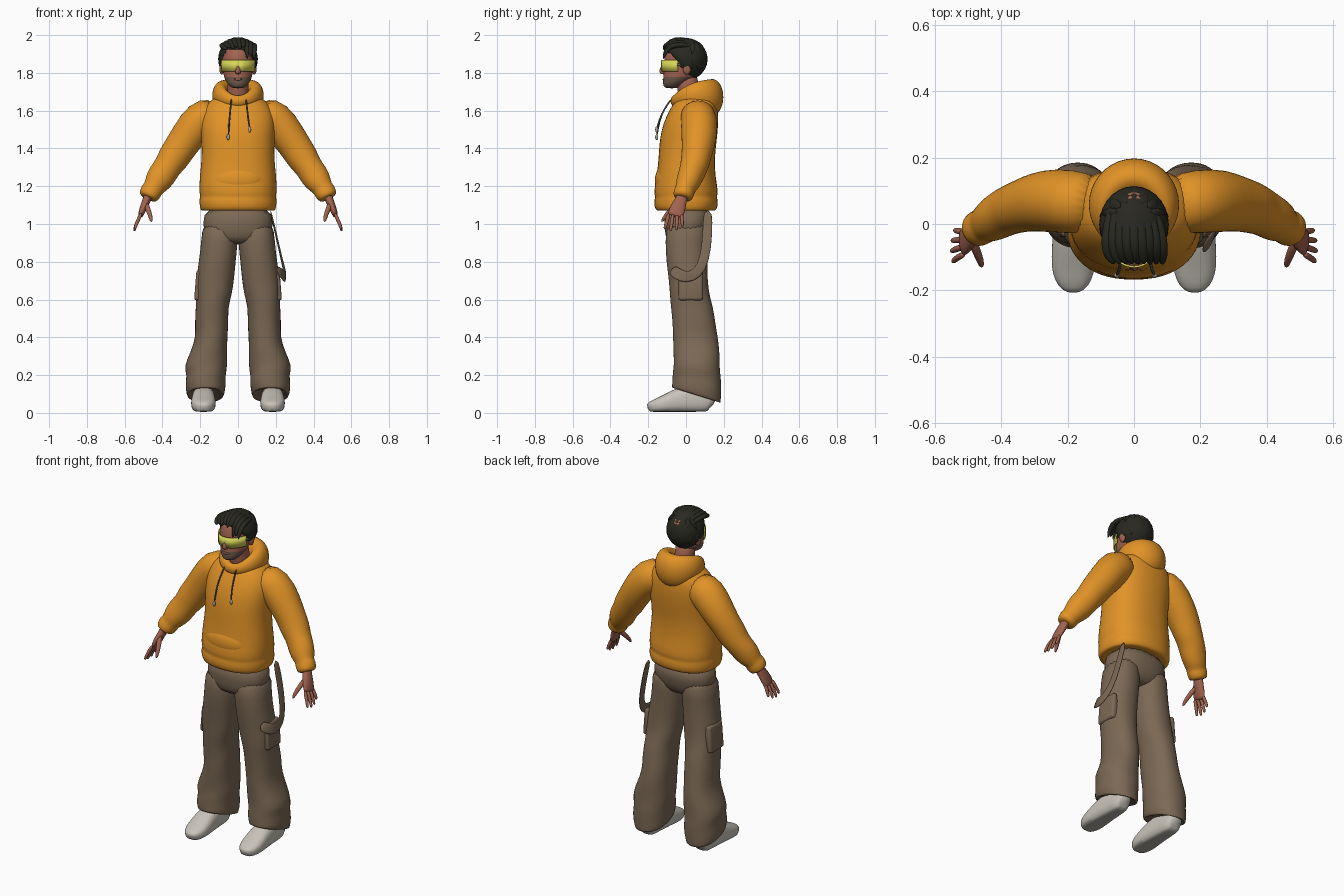
import bpy, bmesh, math
from mathutils import Vector

if "Cube" in bpy.data.objects:
    bpy.data.objects.remove(bpy.data.objects["Cube"], do_unlink=True)

X, Y, Z = Vector((1, 0, 0)), Vector((0, 1, 0)), Vector((0, 0, 1))


def material(name, r, g, b):
    m = bpy.data.materials.new(name)
    m.use_nodes = True
    m.diffuse_color = (r, g, b, 1)
    bsdf = m.node_tree.nodes["Principled BSDF"]
    bsdf.inputs["Base Color"].default_value = (r, g, b, 1)
    bsdf.inputs["Roughness"].default_value = 0.8
    return m


ORANGE = material("orange fleece", 0.75, 0.29, 0.02)
BROWN = material("brown cloth", 0.2, 0.14, 0.09)
SKIN = material("skin", 0.36, 0.125, 0.08)
STUBBLE = material("stubble", 0.16, 0.1, 0.07)
HAIR = material("dark hair", 0.022, 0.022, 0.015)
LENS = material("yellow lens", 0.68, 0.68, 0.1)
SHOE = material("pale shoe", 0.58, 0.55, 0.49)
SOLE = material("grey sole", 0.42, 0.4, 0.36)
CORD = material("grey cord", 0.1, 0.09, 0.08)


def finish(name, bm, mats, subdivide=1, rule=None):
    bmesh.ops.recalc_face_normals(bm, faces=bm.faces)
    for f in bm.faces:
        f.smooth = True
        if rule:
            f.material_index = rule(f.calc_center_median())
    mesh = bpy.data.meshes.new(name)
    bm.to_mesh(mesh)
    bm.free()
    for m in mats:
        mesh.materials.append(m)
    ob = bpy.data.objects.new(name, mesh)
    bpy.context.scene.collection.objects.link(ob)
    if subdivide:
        mod = ob.modifiers.new("Smooth", "SUBSURF")
        mod.levels = mod.render_levels = subdivide
    return ob


def loft(name, rings, *mats, n=20, ref=Y, flat=False, closed=False,
         power=2, fold=0, shape=None, rule=None):
    """Skin over rings of (x, y, z, half width, half depth)."""
    bm = bmesh.new()
    pts = [Vector(r[:3]) for r in rings]
    last = len(rings) - 1
    loops = []
    for i, r in enumerate(rings):
        before = pts[i - 1] if i or closed else pts[0]
        after = pts[(i + 1) % len(pts)] if i < last or closed else pts[last]
        t = Z if flat else (after - before).normalized()
        b = (ref - t * ref.dot(t)).normalized()
        a = b.cross(t)
        loop = []
        for k in range(n):
            ang = math.tau * k / n
            c, s = math.cos(ang), math.sin(ang)
            c = math.copysign(abs(c) ** (2 / power), c)
            s = math.copysign(abs(s) ** (2 / power), s)
            w = 1 + fold * math.sin(2 * ang + 2.3 * i)
            p = pts[i] + a * (r[3] * c * w) + b * (r[4] * s * w)
            loop.append(bm.verts.new(shape(p) if shape else p))
        loops.append(loop)
    pairs = list(zip(loops, loops[1:] + loops[:1]))
    for lo, hi in pairs if closed else pairs[:-1]:
        for k in range(n):
            j = (k + 1) % n
            bm.faces.new((lo[k], lo[j], hi[j], hi[k]))
    if not closed:
        bm.faces.new(loops[0])
        bm.faces.new(loops[-1])
    return finish(name, bm, mats, rule=rule)


def blob(name, centre, size, mat, shape=None):
    bm = bmesh.new()
    bmesh.ops.create_uvsphere(bm, u_segments=28, v_segments=18, radius=1)
    for v in bm.verts:
        p = Vector([c + q * s for c, q, s in zip(centre, v.co, size)])
        v.co = shape(p) if shape else p
    return finish(name, bm, [mat], subdivide=0)


# Hoodie body with ribbed hem, pouch and folded-down hood
loft("hoodie_body", [
    (0, 0, 1.08, .17, .13), (0, 0, 1.065, .195, .155), (0, 0, 1.09, .205, .168),
    (0, 0, 1.13, .206, .17), (0, 0, 1.145, .2, .162), (0, 0, 1.165, .208, .172),
    (0, 0, 1.25, .203, .157), (0, .003, 1.35, .192, .148),
    (0, .012, 1.45, .195, .152), (0, .025, 1.53, .2, .148),
    (0, .04, 1.6, .19, .13), (0, .05, 1.65, .155, .11), (0, .05, 1.685, .1, .08)],
    ORANGE, n=28, flat=True, power=2.3, fold=.008)
blob("front_pouch", (0, -.105, 1.23), (.14, .06, .085), ORANGE)

hood = []
for k in range(20):
    th = math.tau * k / 20
    h = (1 + math.cos(th)) / 2
    hood.append((.095 * math.sin(th), .04 + .1 * math.cos(th),
                 1.65 + .11 * h - .09 * h * h, .024 + .038 * h, .03 + .07 * h))
loft("hood", hood, ORANGE, n=16, ref=Z, closed=True)

# Drawstrings with metal tips
for side, s, drop in (("right", -1, 1.46), ("left", 1.2, 1.5)):
    end = (s * .052, -.155, drop)
    loft(side + "_drawstring", [
        (s * .035, -.075, 1.665, .005, .005), (s * .04, -.115, 1.61, .005, .005),
        (s * .046, -.142, 1.55, .005, .005), (*end, .005, .005)], CORD, n=8)
    blob(side + "_drawstring_tip", end, (.008, .008, .016), SOLE)


def slant_hem(p):
    # Trouser hems ride up over the shoe and drop at the heel
    if p.z < .3:
        p.z -= (p.y - .055) * .45 * (1 - p.z / .3)
    return p


def flat_bottom(p):
    p.z = max(p.z, 0.006)
    return p


# Paired limbs
for side, s in (("left", 1), ("right", -1)):
    loft(side + "_sleeve", [
        (s * .1, .055, 1.6, .09, .09), (s * .2, .07, 1.555, .103, .1),
        (s * .265, .07, 1.465, .095, .093), (s * .31, .062, 1.4, .085, .086),
        (s * .345, .052, 1.345, .085, .08), (s * .375, .042, 1.3, .074, .073),
        (s * .405, .025, 1.255, .076, .07), (s * .432, .008, 1.215, .068, .064),
        (s * .45, -.003, 1.187, .054, .052), (s * .457, -.007, 1.177, .058, .056),
        (s * .473, -.016, 1.15, .055, .054), (s * .48, -.02, 1.135, .045, .045)],
        ORANGE, fold=.03)

    loft(side + "_palm", [
        (s * .468, -.012, 1.17, .024, .03), (s * .482, -.025, 1.13, .023, .031),
        (s * .5, -.042, 1.09, .02, .042), (s * .514, -.055, 1.05, .016, .044),
        (s * .518, -.058, 1.04, .01, .038)], SKIN, n=14)
    for i, name in enumerate(("index", "middle", "ring", "little")):
        y = -.09 + .022 * i
        spread = -.022 + .009 * i
        size = (.9, 1, .95, .75)[i]
        loft(f"{side}_{name}_finger", [
            (s * .511, y, 1.06, .011, .011),
            (s * (.512 + .022 * size), y + spread / 2, 1.055 - .045 * size, .0105, .0105),
            (s * (.512 + .036 * size), y + spread, 1.055 - .08 * size, .009, .009),
            (s * (.512 + .037 * size), y + spread, 1.055 - .094 * size, .005, .005)],
            SKIN, n=8)
    loft(side + "_thumb", [
        (s * .492, -.04, 1.115, .016, .016), (s * .475, -.08, 1.075, .014, .014),
        (s * .463, -.11, 1.04, .012, .012), (s * .458, -.13, 1.01, .007, .007)],
        SKIN, n=10)

    loft(side + "_trouser_leg", [
        (s * .095, .01, 1.03, .093, .118), (s * .098, .0, .9, .096, .112),
        (s * .11, .005, .8, .1, .107), (s * .122, .012, .7, .1, .104),
        (s * .13, .02, .62, .096, .106), (s * .137, .032, .56, .087, .11),
        (s * .14, .042, .48, .088, .116), (s * .14, .05, .4, .085, .118),
        (s * .155, .056, .32, .098, .122), (s * .172, .057, .245, .114, .124),
        (s * .168, .058, .2, .104, .126), (s * .172, .057, .15, .108, .13),
        (s * .172, .055, .1, .1, .132), (s * .172, .055, .088, .094, .126),
        (s * .172, .055, .11, .08, .11)],
        BROWN, n=24, flat=True, power=2.2, fold=.025, shape=slant_hem)

    # Cargo pocket on the outer thigh
    bm = bmesh.new()
    bmesh.ops.create_cube(bm, size=1)
    for v in bm.verts:
        low = v.co.z < 0
        v.co = Vector((s * (.205 + v.co.x * s * (.055 if low else .03)),
                       .025 + v.co.y * .13, .675 + v.co.z * .16))
    pocket = finish(side + "_cargo_pocket", bm, [BROWN], subdivide=0)
    bevel = pocket.modifiers.new("Round", "BEVEL")
    bevel.width, bevel.segments = .015, 3

    loft(side + "_shoe", [
        (s * .183, y, h / 2, w, h / 2) for y, w, h in (
            (.145, .03, .09), (.13, .05, .12), (.05, .057, .15), (-.03, .062, .14),
            (-.1, .067, .1), (-.15, .064, .078), (-.185, .047, .062), (-.203, .022, .045))],
        SHOE, SOLE, n=20, ref=Z, power=2.6, shape=flat_bottom,
        rule=lambda c: 1 if c.z < .014 else 0)
    blob(side + "_ear", (s * .086, .005, 1.825), (.013, .022, .034), SKIN)

loft("trouser_hips", [
    (0, .01, 1.1, .18, .13), (0, .008, 1.0, .187, .124),
    (0, 0, .93, .18, .112), (0, 0, .89, .09, .08)], BROWN, n=24, flat=True, power=2.3)

# Loose strap hanging from the left hip
loft("hip_strap", [
    (.17, .115, 1.08, .026, .005), (.2, .115, .95, .026, .005),
    (.232, .1, .81, .027, .005), (.25, .06, .735, .03, .005),
    (.25, 0, .715, .032, .005), (.235, -.045, .735, .032, .005),
    (.205, -.08, .76, .03, .005)], BROWN, n=10, ref=X, power=4)

# Head, neck and face
loft("neck", [(0, .03, 1.6, .07, .065), (0, .02, 1.67, .058, .06),
              (0, .008, 1.74, .055, .058), (0, 0, 1.8, .055, .06)], SKIN, flat=True)
loft("head", [
    (0, -.075, 1.718, .025, .032), (0, -.072, 1.728, .043, .047),
    (0, -.06, 1.745, .058, .062), (0, -.045, 1.762, .068, .076),
    (0, -.035, 1.776, .073, .085), (0, -.018, 1.8, .079, .1),
    (0, -.01, 1.84, .084, .108), (0, -.005, 1.88, .087, .11),
    (0, 0, 1.92, .084, .105), (0, .005, 1.955, .066, .08), (0, .005, 1.97, .03, .04)],
    SKIN, STUBBLE, n=28, flat=True,
    rule=lambda c: 1 if c.z < 1.775 and c.y < .015 else 0)
loft("nose", [(0, -.108, 1.86, .009, .012), (0, -.122, 1.825, .012, .016),
              (0, -.127, 1.803, .017, .019), (0, -.118, 1.792, .012, .012)],
     SKIN, n=12, flat=True)
blob("lips", (0, -.113, 1.766), (.024, .011, .007), SKIN)


# Wraparound visor with a nose notch, and its side arms
def visor_strip(name, mat, start, stop, low, high):
    bm = bmesh.new()
    rows = []
    for k in range(25):
        ang = math.radians(start + (stop - start) * k / 24)
        notch = .022 * max(0, 1 - abs(ang) * 5)
        x, y = .094 * math.sin(ang), -.005 - .127 * math.cos(ang)
        rows.append([bm.verts.new((x, y, z)) for z in (low + notch, high)])
    for p, q in zip(rows, rows[1:]):
        bm.faces.new((p[0], q[0], q[1], p[1]))
    ob = finish(name, bm, [mat], subdivide=0)
    ob.modifiers.new("Thickness", "SOLIDIFY").thickness = .006


visor_strip("visor", LENS, -72, 72, 1.807, 1.868)
for side, s in (("left", 1), ("right", -1)):
    visor_strip(side + "_visor_arm", CORD, s * 70, s * 95, 1.836, 1.85)


# Hair cap that tucks into the skull below the hairline, plus swept locks
def hairline(p):
    t = min(max((p.y + .085) / .11, 0), 1)
    line = 1.925 - .15 * t - (.025 if p.x > .03 else 0)
    if p.z < line:
        p.x, p.y = p.x * .72, p.y * .72
    return p


blob("hair_cap", (0, -.002, 1.873), (.105, .116, .112), HAIR, hairline)
for i in range(9):
    x = -.08 + .02 * i
    arch = .035 * math.cos(x * 17)
    tip = 1.925 - (.055 if i > 5 else 0) + .012 * (i % 2)
    loft(f"front_lock_{i + 1}", [
        (x * .7 - .01, .06, 1.925 + arch, .012, .008),
        (x * .9, .0, 1.94 + arch, .022, .014),
        (x, -.06, 1.942 + arch, .023, .016),
        (x + .006, -.1, 1.925 + arch * .8, .018, .014),
        (x * .9 + .014, -.122, tip, .005, .005)], HAIR, n=10, ref=Z)
for i in range(7):
    ang = math.radians(-75 + 25 * i)
    sx, cy = math.sin(ang), math.cos(ang)
    loft(f"back_lock_{i + 1}", [
        (sx * .05, .03 + cy * .03, 1.965, .012, .008),
        (sx * .095, cy * .1, 1.92, .026, .012),
        (sx * .102, cy * .11, 1.87, .024, .012),
        (sx * .09, cy * .095, 1.815, .008, .006)], HAIR, n=10, ref=Z)
